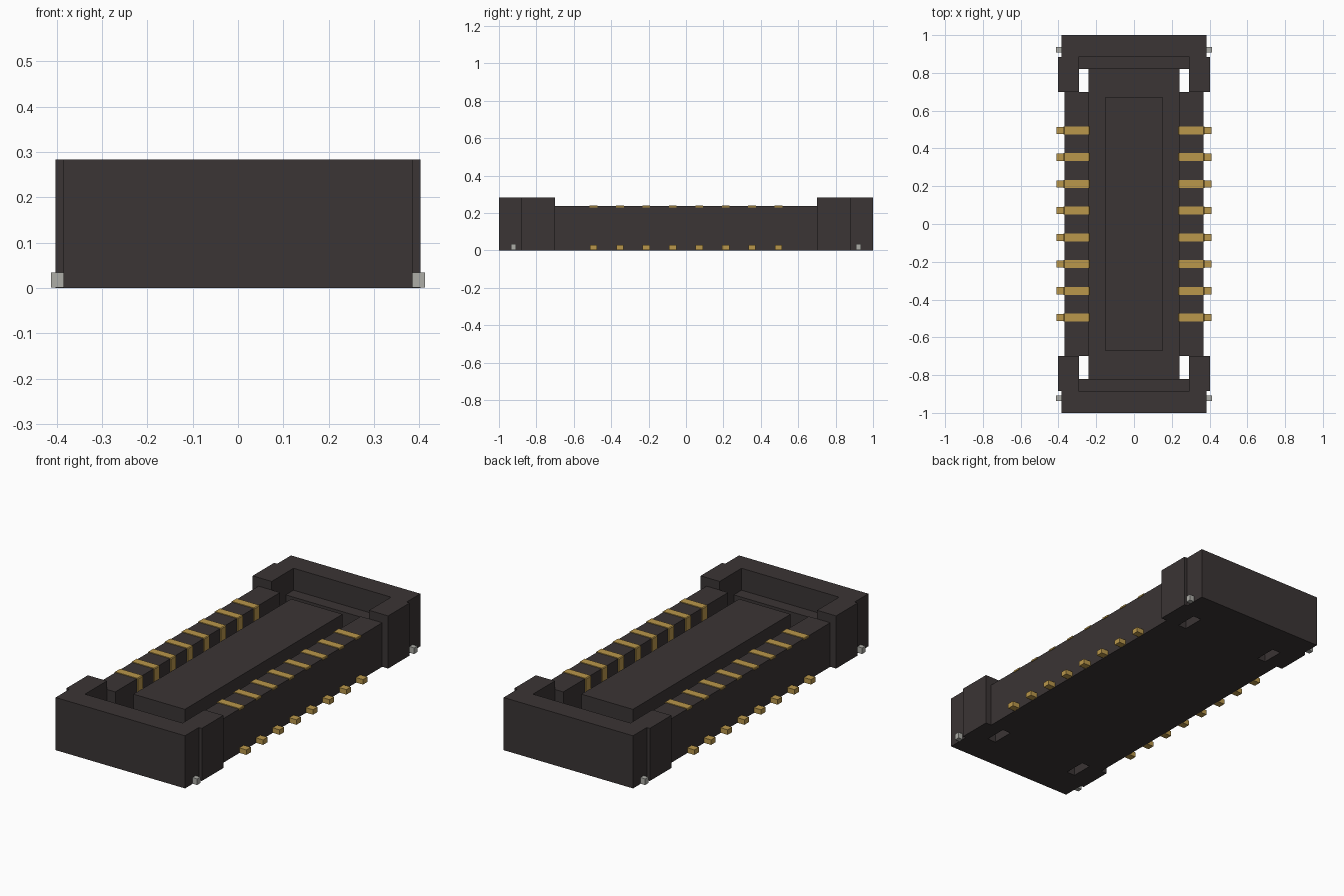
import bpy
import bmesh
from mathutils import Vector

cube = bpy.data.objects.get("Cube")
if cube:
    bpy.data.objects.remove(cube, do_unlink=True)


def material(name, rgb):
    mat = bpy.data.materials.new(name)
    mat.use_nodes = True
    mat.diffuse_color = (*rgb, 1)
    bsdf = mat.node_tree.nodes["Principled BSDF"]
    bsdf.inputs["Base Color"].default_value = (*rgb, 1)
    bsdf.inputs["Roughness"].default_value = 0.6
    return mat


PLASTIC = material("dark plastic", (0.043, 0.035, 0.035))
GOLD = material("gold", (0.49, 0.31, 0.07))
TIN = material("pale metal", (0.42, 0.42, 0.39))


def prism(name, mat, outline, sweep):
    """Extrude a closed 3D outline along the sweep vector."""
    bm = bmesh.new()
    face = bm.faces.new([bm.verts.new(p) for p in outline])
    moved = bmesh.ops.extrude_face_region(bm, geom=[face])["geom"]
    bmesh.ops.translate(bm, vec=Vector(sweep),
                        verts=[g for g in moved if isinstance(g, bmesh.types.BMVert)])
    bmesh.ops.recalc_face_normals(bm, faces=bm.faces)
    mesh = bpy.data.meshes.new(name)
    bm.to_mesh(mesh)
    bm.free()
    mesh.materials.append(mat)
    obj = bpy.data.objects.new(name, mesh)
    bpy.context.collection.objects.link(obj)
    return obj


def box(name, mat, x0, x1, y0, y1, z0, z1):
    outline = [(x0, y0, z0), (x1, y0, z0), (x1, y1, z0), (x0, y1, z0)]
    return prism(name, mat, outline, (0, 0, z1 - z0))


H_END, H_WALL, H_LEDGE, H_FLOOR = 0.283, 0.237, 0.165, 0.06

# Channel floor and raised centre island
box("channel_floor", PLASTIC, -0.24, 0.24, -0.82, 0.82, 0, H_FLOOR)
box("centre_island", PLASTIC, -0.153, 0.153, -0.67, 0.67, H_FLOOR, H_WALL)

# U-shaped end blocks with wider arms, and the ledge inside each;
# the gaps beside the channel floor stay open as through slots
half = [(0.385, 1.0), (0.385, 0.883), (0.403, 0.883),
        (0.403, 0.70), (0.29, 0.70), (0.29, 0.886)]
u_plan = half + [(-x, y) for x, y in reversed(half)]
for end, s in (("front", -1), ("back", 1)):
    prism(end + "_end_block", PLASTIC, [(x, s * y, 0) for x, y in u_plan], (0, 0, H_END))
    y0, y1 = sorted((s * 0.82, s * 0.886))
    box(end + "_ledge", PLASTIC, -0.29, 0.29, y0, y1, 0, H_LEDGE)

# Contact profile: bar over the wall, folded down its inner side
contact = [(0.372, 0.230), (0.372, 0.238), (0.369, 0.241), (0.238, 0.241),
           (0.234, 0.237), (0.234, H_FLOOR), (0.242, H_FLOOR), (0.242, 0.230)]

for side, s in (("left", 1), ("right", -1)):
    x0, x1 = sorted((s * 0.24, s * 0.368))
    box(side + "_wall", PLASTIC, x0, x1, -0.70, 0.70, 0, H_WALL)

    # Eight contacts with solder feet along each wall
    for i in range(8):
        y = (i - 3.5) * 0.1415
        prism(f"{side}_contact_{i + 1}", GOLD,
              [(s * x, y - 0.021, z) for x, z in contact], (0, 0.042, 0))
        x0, x1 = sorted((s * 0.36, s * 0.41))
        box(f"{side}_foot_{i + 1}", GOLD, x0, x1, y - 0.019, y + 0.019, 0.001, 0.028)

    # Small anchor tabs at the corners
    for end, t in (("front", -1), ("back", 1)):
        x0, x1 = sorted((s * 0.375, s * 0.412))
        box(f"{end}_{side}_anchor_tab", TIN, x0, x1,
            t * 0.922 - 0.014, t * 0.922 + 0.014, 0.001, 0.034)
